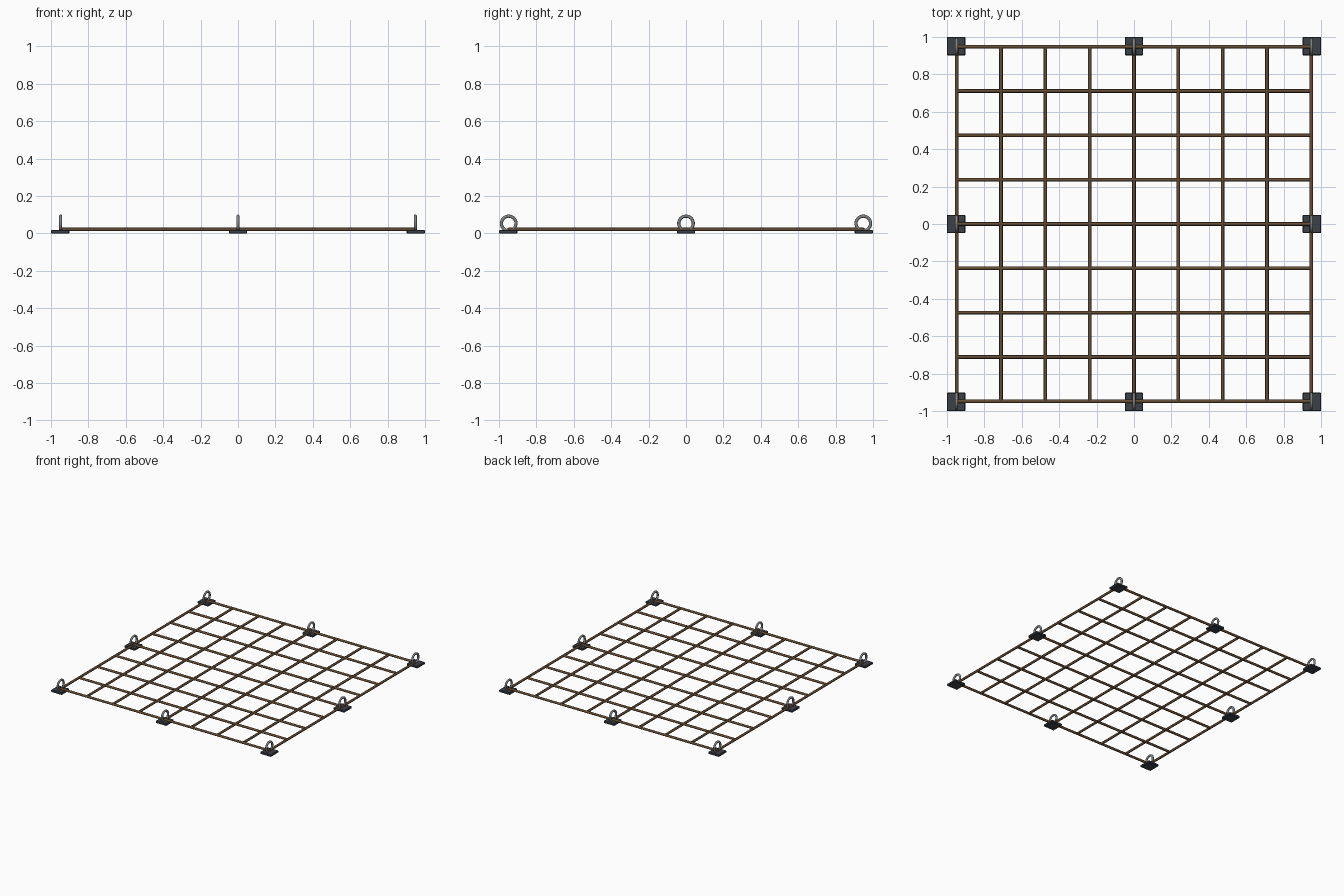
import bpy
import math

cube = bpy.data.objects.get("Cube")
if cube:
    bpy.data.objects.remove(cube, do_unlink=True)


def material(name, rgb, metallic=0.0):
    m = bpy.data.materials.new(name)
    m.use_nodes = True
    m.diffuse_color = (*rgb, 1)
    bsdf = m.node_tree.nodes["Principled BSDF"]
    bsdf.inputs["Base Color"].default_value = (*rgb, 1)
    bsdf.inputs["Roughness"].default_value = 0.7
    return m


ROPE = material("rope brown", (0.13, 0.075, 0.035))
IRON = material("dark iron", (0.045, 0.05, 0.06))
STEEL = material("ring steel", (0.22, 0.23, 0.24))

EDGE = 0.948      # half the net width
CELLS = 8
ROPE_Z = 0.021
ROPE_R = 0.0095


def finish(name, mat, smooth=True):
    ob = bpy.context.object
    ob.name = name
    ob.data.materials.append(mat)
    if smooth:
        bpy.ops.object.shade_smooth_by_angle(angle=math.radians(50))
    return ob


def rope(name, location, rotation):
    bpy.ops.mesh.primitive_cylinder_add(vertices=8, radius=ROPE_R, depth=2 * EDGE,
                                        location=location, rotation=rotation)
    finish(name, ROPE)


# Net: ropes along both directions
for i in range(CELLS + 1):
    p = -EDGE + 2 * EDGE * i / CELLS
    rope(f"cross_rope_{i}", (0, p, ROPE_Z), (0, math.pi / 2, 0))
    rope(f"long_rope_{i}", (p, 0, ROPE_Z), (math.pi / 2, 0, 0))

# Anchors: a plate with an upright ring at corners and edge middles
for i in (-1, 0, 1):
    for j in (-1, 0, 1):
        if i == j == 0:
            continue
        x, y = i * EDGE, j * EDGE
        bpy.ops.mesh.primitive_cube_add(size=1, location=(i * 0.951, j * 0.951, 0.009))
        plate = bpy.context.object
        plate.scale = (0.098, 0.098, 0.018)
        bpy.ops.object.transform_apply(location=False, rotation=False, scale=True)
        finish("anchor_plate", IRON, smooth=False)
        bevel = plate.modifiers.new("soft_edges", 'BEVEL')
        bevel.width = 0.003
        bevel.segments = 1
        bpy.ops.mesh.primitive_torus_add(major_segments=28, minor_segments=10,
                                         major_radius=0.039, minor_radius=0.0085,
                                         location=(x, y, 0.053),
                                         rotation=(0, math.pi / 2, 0))
        finish("anchor_ring", STEEL)
